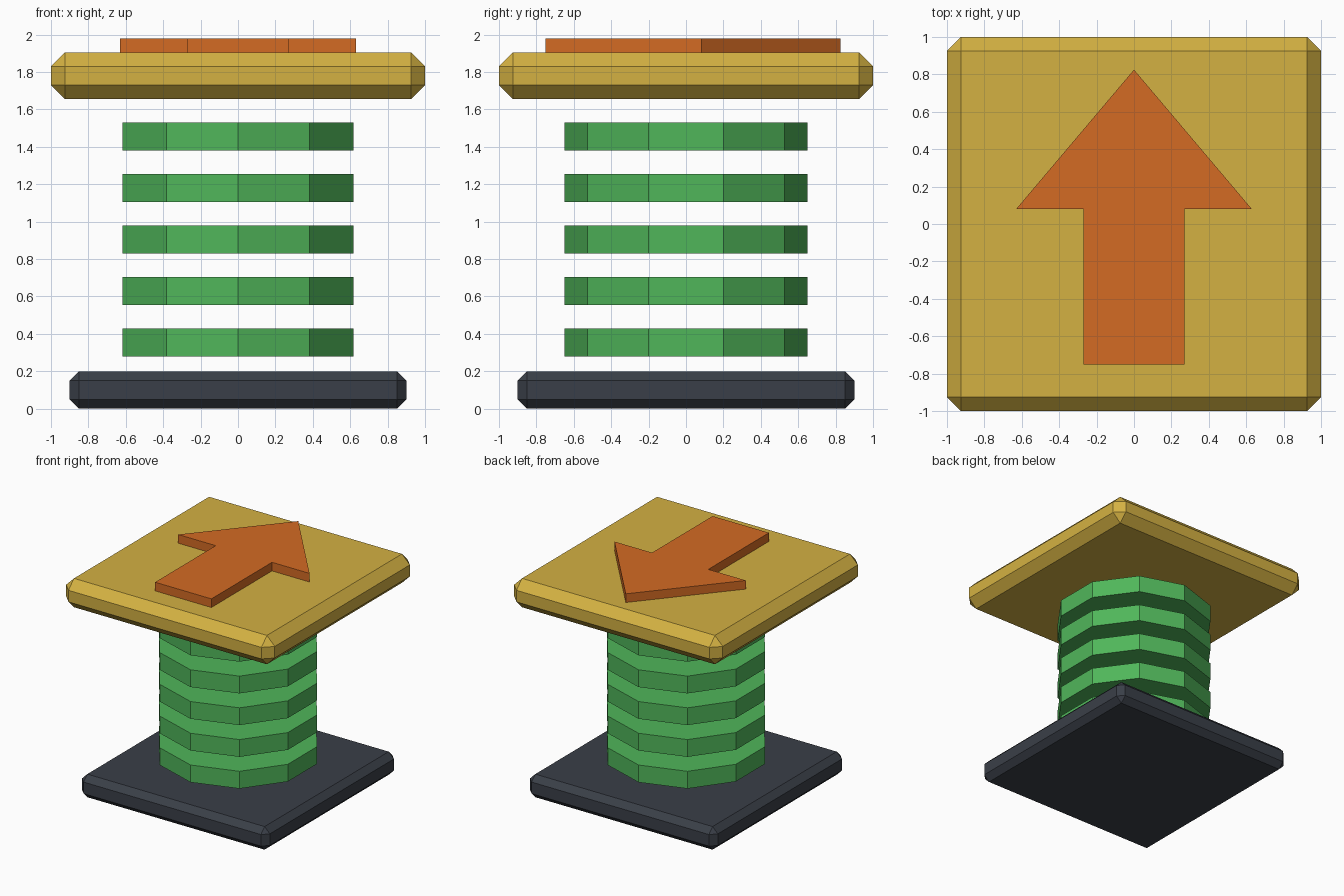
import bpy
import bmesh

cube = bpy.data.objects.get("Cube")
if cube:
    bpy.data.objects.remove(cube, do_unlink=True)


def material(name, srgb):
    # Flat colour, converted from display values to linear
    color = [((c / 255 + 0.055) / 1.055) ** 2.4 for c in srgb] + [1]
    mat = bpy.data.materials.new(name)
    mat.use_nodes = True
    mat.diffuse_color = color
    mat.node_tree.nodes["Principled BSDF"].inputs["Base Color"].default_value = color
    return mat


def add_object(name, bm, mat, z=0):
    mesh = bpy.data.meshes.new(name)
    bmesh.ops.recalc_face_normals(bm, faces=bm.faces)
    bm.to_mesh(mesh)
    bm.free()
    mesh.materials.append(mat)
    obj = bpy.data.objects.new(name, mesh)
    obj.location.z = z
    bpy.context.collection.objects.link(obj)
    return obj


def plate(name, width, bottom, top, bevel, mat):
    # Square slab with chamfered edges
    bm = bmesh.new()
    bmesh.ops.create_cube(bm, size=1)
    bmesh.ops.scale(bm, vec=(width, width, top - bottom), verts=bm.verts)
    bmesh.ops.bevel(bm, geom=bm.edges[:], offset=bevel, segments=1,
                    affect='EDGES', clamp_overlap=True)
    return add_object(name, bm, mat, (bottom + top) / 2)


def prism(name, outline, bottom, top, mat):
    # Flat outline raised to a solid
    bm = bmesh.new()
    face = bm.faces.new([bm.verts.new((x, y, 0)) for x, y in outline])
    raised = bmesh.ops.extrude_face_region(bm, geom=[face], use_keep_orig=True)
    verts = [v for v in raised["geom"] if isinstance(v, bmesh.types.BMVert)]
    bmesh.ops.translate(bm, vec=(0, 0, top - bottom), verts=verts)
    return add_object(name, bm, mat, bottom)


gold = material("gold", (212, 177, 66))
orange = material("orange", (212, 107, 36))
green = material("green", (80, 182, 90))
slate = material("dark_slate", (58, 63, 72))

# Base and top plates
plate("base_plate", 1.8, 0, 0.2, 0.05, slate)
plate("top_plate", 2.0, 1.655, 1.905, 0.075, gold)

# Stack of ten-sided spring rings
for i in range(5):
    bm = bmesh.new()
    bmesh.ops.create_cone(bm, cap_ends=True, segments=10,
                          radius1=0.65, radius2=0.65, depth=0.15)
    add_object(f"spring_ring_{i + 1}", bm, green, 0.355 + 0.275 * i)

# Raised arrow pointing to the back
half = [(0.27, -0.75), (0.27, 0.08), (0.63, 0.08)]
outline = half + [(0, 0.825)] + [(-x, y) for x, y in reversed(half)]
prism("arrow", outline, 1.905, 1.98, orange)
